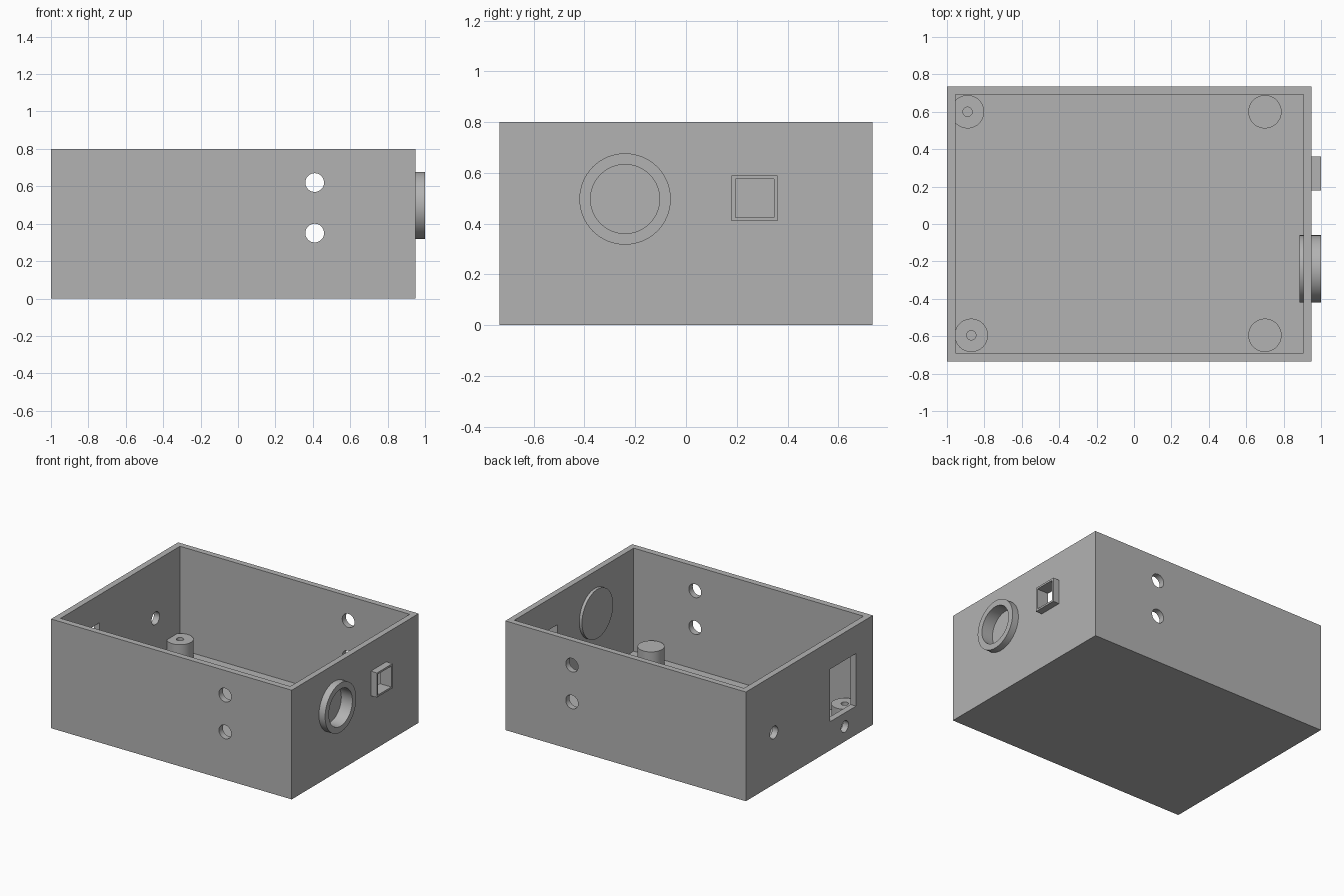
import bpy
from math import radians
from mathutils import Vector

cube = bpy.data.objects.get("Cube")
if cube:
    bpy.data.objects.remove(cube, do_unlink=True)

grey = bpy.data.materials.new("plain grey")
grey.use_nodes = True
tone = (0.45, 0.45, 0.45, 1)
grey.diffuse_color = tone
grey.node_tree.nodes["Principled BSDF"].inputs["Base Color"].default_value = tone

TURN = {"x": (0, radians(90), 0), "y": (radians(90), 0, 0), "z": (0, 0, 0)}


def finish(name):
    ob = bpy.context.object
    ob.name = name
    bpy.ops.object.transform_apply(location=False, rotation=True, scale=True)
    ob.data.materials.append(grey)
    return ob


def box(name, low, high):
    low, high = Vector(low), Vector(high)
    bpy.ops.mesh.primitive_cube_add(size=1, location=(low + high) / 2)
    bpy.context.object.scale = high - low
    return finish(name)


def rod(name, axis, center, radius, length):
    bpy.ops.mesh.primitive_cylinder_add(vertices=64, radius=radius, depth=length,
                                        location=center, rotation=TURN[axis])
    return finish(name)


def cut(target, cutter):
    cutter.hide_render = True
    mod = target.modifiers.new("cut", "BOOLEAN")
    mod.operation, mod.solver, mod.object = "DIFFERENCE", "EXACT", cutter
    bpy.ops.object.select_all(action="DESELECT")
    bpy.context.view_layer.objects.active = target
    target.select_set(True)
    bpy.ops.object.modifier_apply(modifier=mod.name)
    bpy.data.objects.remove(cutter, do_unlink=True)


def smooth(ob):
    bpy.ops.object.select_all(action="DESELECT")
    bpy.context.view_layer.objects.active = ob
    ob.select_set(True)
    bpy.ops.object.shade_smooth_by_angle(angle=radians(30))


# Open-topped case
case = box("case", (-1, -0.735, 0), (0.95, 0.735, 0.8))
cut(case, box("cavity", (-0.955, -0.69, 0.045), (0.907, 0.692, 1)))

# Paired round holes through the front and back walls
for z in (0.35, 0.62):
    cut(case, rod("side_hole", "y", (0.41, 0, z), 0.05, 2))

# Left wall: cable window and two round holes
cut(case, box("window", (-1.1, -0.54, 0.21), (-0.9, -0.24, 0.595)))
cut(case, rod("upper_hole", "x", (-1, 0.41, 0.38), 0.046, 0.2))
cut(case, rod("lower_hole", "x", (-1, -0.41, 0.11), 0.042, 0.2))

# Right wall: round socket with a closed inner disc
cut(case, rod("socket_seat", "x", (0.93, -0.24, 0.497), 0.16, 0.2))
socket = rod("round_socket", "x", (0.9425, -0.24, 0.497), 0.18, 0.115)
cut(socket, rod("recess", "x", (1.01, -0.24, 0.497), 0.136, 0.2))

# Right wall: square port with a raised frame, open to the inside
frame = box("square_port_frame", (0.95, 0.18, 0.41), (1, 0.36, 0.59))
for part in (case, frame):
    cut(part, box("port", (0.85, 0.195, 0.424), (1.1, 0.346, 0.576)))

# Standing posts, drilled on the left
for name, x, y, drilled in (("back_left_post", -0.89, 0.6, True),
                            ("front_left_post", -0.87, -0.595, True),
                            ("back_right_post", 0.7, 0.6, False),
                            ("front_right_post", 0.7, -0.595, False)):
    post = rod(name, "z", (x, y, 0.1), 0.089, 0.145)
    if drilled:
        cut(post, rod("drill", "z", (x, y, 0.15), 0.025, 0.2))
    smooth(post)

for ob in (case, socket):
    smooth(ob)
